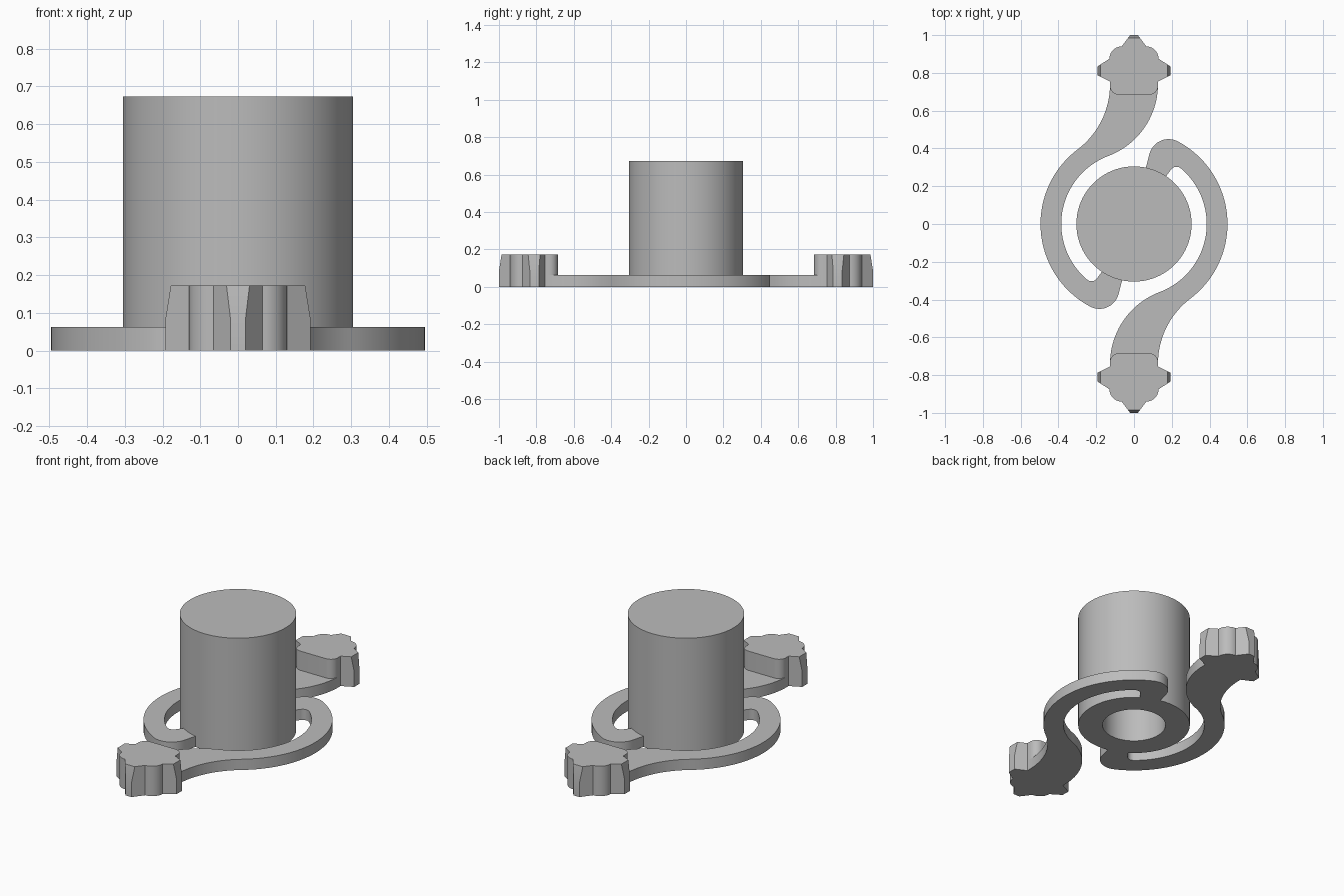
import bpy, bmesh
from math import radians, degrees, cos, sin, atan2, hypot, pi
from mathutils import Matrix

if "Cube" in bpy.data.objects:
    bpy.data.objects.remove(bpy.data.objects["Cube"])

GREY = (0.5, 0.5, 0.5, 1)
mat = bpy.data.materials.new("plain grey")
mat.use_nodes = True
mat.diffuse_color = GREY
mat.node_tree.nodes["Principled BSDF"].inputs["Base Color"].default_value = GREY


def arc(cx, cy, r, a0, a1, n=12):
    """Points on an arc, angles in degrees."""
    angles = [radians(a0 + (a1 - a0) * i / n) for i in range(n + 1)]
    return [(cx + r * cos(a), cy + r * sin(a)) for a in angles]


def prism(outline, height):
    bm = bmesh.new()
    face = bm.faces.new([bm.verts.new((x, y, 0)) for x, y in outline])
    new = bmesh.ops.extrude_face_region(bm, geom=[face])["geom"]
    bmesh.ops.translate(bm, vec=(0, 0, height),
                        verts=[v for v in new if isinstance(v, bmesh.types.BMVert)])
    return bm


def finish(bm, name):
    bmesh.ops.remove_doubles(bm, verts=bm.verts, dist=0.0005)
    bmesh.ops.recalc_face_normals(bm, faces=bm.faces)
    mesh = bpy.data.meshes.new(name)
    bm.to_mesh(mesh)
    bm.free()
    mesh.materials.append(mat)
    obj = bpy.data.objects.new(name, mesh)
    bpy.context.collection.objects.link(obj)
    bpy.ops.object.select_all(action='DESELECT')
    obj.select_set(True)
    bpy.context.view_layer.objects.active = obj
    bpy.ops.object.shade_smooth_by_angle(angle=radians(25))


def build_pair(make, name):
    """One part at the front, the same part turned half way round at the back."""
    for side, turn in (("front", 0), ("back", pi)):
        bm = make()
        bm.transform(Matrix.Rotation(turn, 4, 'Z'))
        finish(bm, side + "_" + name)


# Post: turned cup, closed at the top with a bore from below
R, BORE, TOP, BORE_TOP = 0.305, 0.172, 0.673, 0.61
bm = bmesh.new()
profile = [(0, BORE_TOP), (BORE, BORE_TOP), (BORE, 0), (R, 0), (R, TOP), (0, TOP)]
verts = [bm.verts.new((x, 0, z)) for x, z in profile]
edges = [bm.edges.new(pair) for pair in zip(verts, verts[1:])]
bmesh.ops.spin(bm, geom=verts + edges, cent=(0, 0, 0), axis=(0, 0, 1),
               angle=2 * pi, steps=96)
finish(bm, "post")


# Curved spring arm: hooked root, ring section, then a sweep out to the foot
def make_arm():
    inner, outer, half, foot_y = 0.385, 0.495, 0.127, -0.74

    def sweep(ring):
        # Arc tangent to the ring and to the straight side of the foot
        edge = half if ring == outer else -half
        k = ring - edge
        cx = (foot_y ** 2 - k ** 2) / (2 * k)
        return cx, cx - edge, degrees(atan2(foot_y, cx))

    ox, o_r, o_a = sweep(outer)
    ix, i_r, i_a = sweep(inner)
    hook, slot = radians(62), radians(50)
    outline = [(0.048, 0.24)]
    outline += arc(0.39 * cos(hook), 0.39 * sin(hook), 0.105, 166, 62)
    outline += arc(0, 0, outer, 62, o_a, 40)[1:]
    outline += arc(ox, foot_y, o_r, 180 + o_a, 180, 20)[1:]
    outline += arc(ix, foot_y, i_r, 180, 180 + i_a, 20)
    outline += arc(0, 0, inner, i_a, 50, 40)[1:]
    outline += arc(0.35 * cos(slot), 0.35 * sin(slot), 0.035, 50, 140)[1:]
    outline += [(0.147, 0.222)]
    return prism(outline, 0.062)


build_pair(make_arm, "arm")


# Toothed foot pad: three teeth with slanted upper tips
def make_pad():
    half = arc(0.082, -0.73, 0.045, 90, 0, 8)
    half += [(0.127, -0.755), (0.192, -0.787), (0.192, -0.835)]
    half += arc(0.065, -0.875, 0.065, 0, -90, 10)
    half += [(0.02, -1.0)]
    outline = half + [(-x, y) for x, y in reversed(half)]
    bm = prism(outline, 0.173)
    slope = 0.16
    for co, nx, ny in (((0.192, 0, 0.085), 1, 0), ((-0.192, 0, 0.085), -1, 0),
                       ((0, -1, 0.085), 0, -1)):
        cut = bmesh.ops.bisect_plane(bm, geom=bm.verts[:] + bm.edges[:] + bm.faces[:],
                                     plane_co=co, plane_no=(nx, ny, slope),
                                     clear_outer=True)["geom_cut"]
        rim = [e for e in cut if isinstance(e, bmesh.types.BMEdge)]
        bmesh.ops.holes_fill(bm, edges=rim, sides=0)
    return bm


build_pair(make_pad, "foot_pad")
